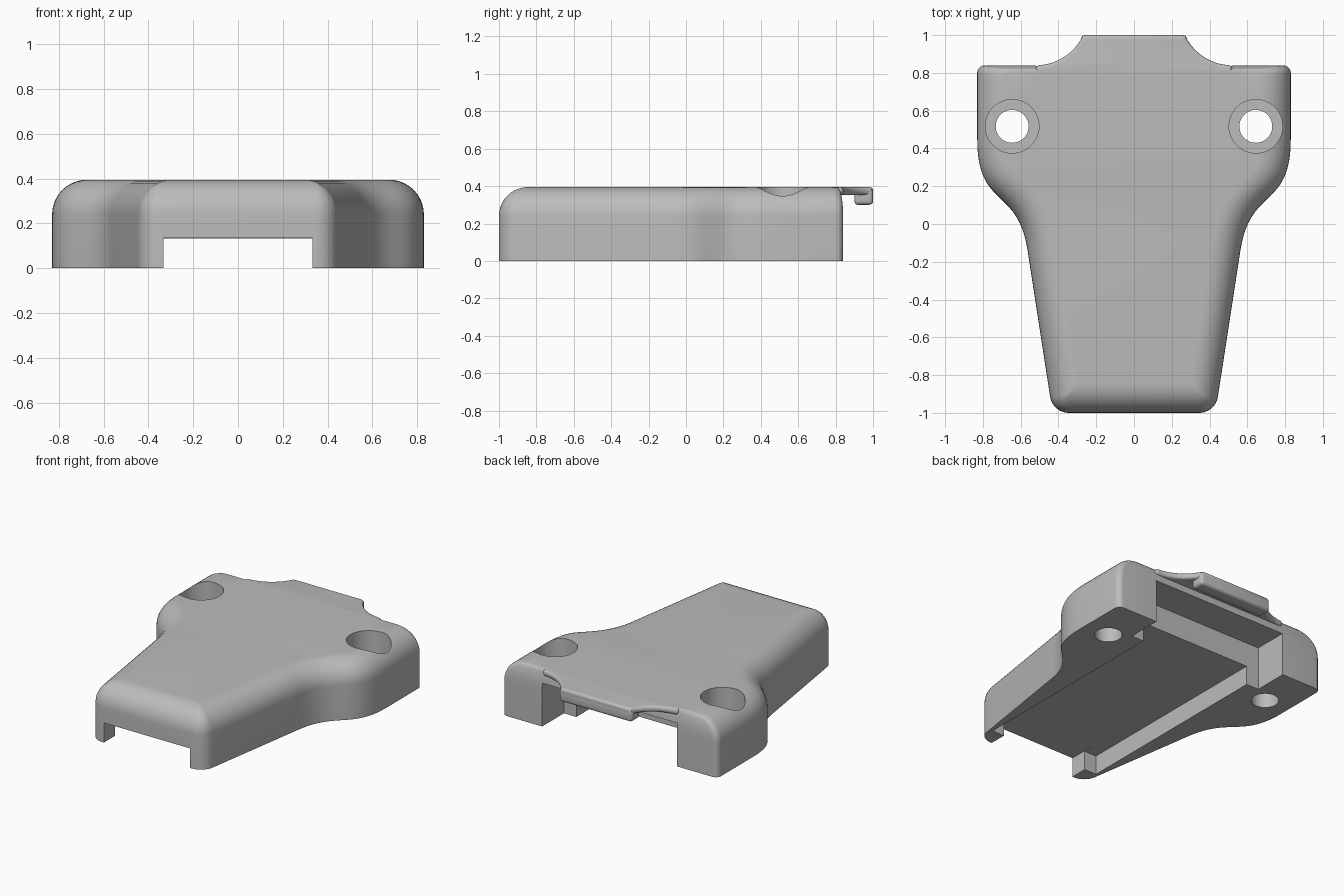
import bpy, bmesh, math
from mathutils import Vector

cube = bpy.data.objects.get("Cube")
if cube:
    bpy.data.objects.remove(cube)

HEIGHT, FILLET, BACK = 0.395, 0.155, 0.84

grey = bpy.data.materials.new("light grey")
grey.use_nodes = True
colour = (0.5, 0.5, 0.5, 1)
grey.diffuse_color = colour
grey.node_tree.nodes["Principled BSDF"].inputs["Base Color"].default_value = colour


def arc(cx, cy, r, a0, a1, n):
    angles = [math.radians(a0 + (a1 - a0) * i / n) for i in range(n + 1)]
    return [Vector((cx + r * math.cos(a), cy + r * math.sin(a))) for a in angles]


def mirrored(half):
    """Close a half outline on the +x side with its mirror image."""
    return half + [Vector((-p.x, p.y)) for p in reversed(half)]


def loft(name, layers):
    """Solid through stacked outlines, given as (points, z)."""
    bm = bmesh.new()
    rings = [[bm.verts.new((p.x, p.y, z)) for p in pts] for pts, z in layers]
    n = len(rings[0])
    for low, high in zip(rings, rings[1:]):
        for i in range(n):
            j = (i + 1) % n
            bm.faces.new((low[i], low[j], high[j], high[i]))
    bm.faces.new(rings[0][::-1])
    bm.faces.new(rings[-1])
    bmesh.ops.recalc_face_normals(bm, faces=bm.faces)
    mesh = bpy.data.meshes.new(name)
    bm.to_mesh(mesh)
    bm.free()
    mesh.materials.append(grey)
    obj = bpy.data.objects.new(name, mesh)
    bpy.context.collection.objects.link(obj)
    return obj


def box(name, x, y0, y1, z0, z1):
    pts = mirrored([Vector((x, y1)), Vector((x, y0))])
    return loft(name, [(pts, z0), (pts, z1)])


def activate(obj):
    bpy.ops.object.select_all(action='DESELECT')
    obj.select_set(True)
    bpy.context.view_layer.objects.active = obj


def bevel(obj, width):
    mod = obj.modifiers.new("rounding", 'BEVEL')
    mod.width, mod.segments = width, 4
    mod.limit_method, mod.angle_limit = 'ANGLE', math.radians(40)
    activate(obj)
    bpy.ops.object.modifier_apply(modifier=mod.name)


def combine(obj, other, operation):
    mod = obj.modifiers.new("combine", 'BOOLEAN')
    mod.operation, mod.solver, mod.object = operation, 'EXACT', other
    activate(obj)
    bpy.ops.object.modifier_apply(modifier=mod.name)
    bpy.data.objects.remove(other)


def body_outline(d):
    """Plan of the cover, inset by d (only slightly at the back)."""
    back = d * 0.2
    pts = [Vector((0.4, BACK - back))]
    pts += [p - Vector((d, back)) for p in arc(0.79, BACK - 0.04, 0.04, 90, 0, 5)]
    # S-shaped flank, offset along its normals
    p0, p1, p2, p3 = (Vector(p) for p in
                      ((0.83, 0.45), (0.83, 0.08), (0.62, 0.2), (0.565, -0.13)))
    for i in range(25):
        t = i / 24
        s = 1 - t
        p = p0 * s**3 + p1 * 3 * s * s * t + p2 * 3 * s * t * t + p3 * t**3
        tan = ((p1 - p0) * s * s + (p2 - p1) * 2 * s * t + (p3 - p2) * t * t).normalized()
        pts.append(p + Vector((tan.y, -tan.x)) * d)
    # straight taper ending in a rounded front corner
    slope = Vector((-0.154, -1)).normalized()
    start = pts[-1]
    corner = start + slope * ((start.y + 1 - d) / -slope.y)
    r = max(0.1 - d, 0.004)
    tilt = math.degrees(math.atan(0.154))
    reach = r * math.tan(math.radians(90 - tilt) / 2)
    pts += arc(corner.x - reach, corner.y + r, r, -tilt, -90, 8)
    return mirrored(pts)


# Main cover with rounded upper edge
layers = [(body_outline(0), 0)]
for i in range(11):
    a = math.pi / 2 * i / 10
    layers.append((body_outline(FILLET * (1 - math.cos(a))),
                   HEIGHT - FILLET * (1 - math.sin(a))))
cover = loft("cover", layers)

# Rear tongue with concave shoulders and a hooked lip
shoulder = arc(0.52, BACK + 0.276, 0.276, -90, -150, 12)
half = [Vector((0.26, 1)), Vector((0.275, 0.992))] + shoulder[::-1] + [Vector((0.52, 0.7))]
plan = mirrored(half)
tongue = loft("tongue", [(plan, 0.352), (plan, HEIGHT)])
bevel(tongue, 0.018)
lip = box("lip", 0.28, 0.9, 1, 0.3, 0.385)
bevel(lip, 0.02)
combine(cover, tongue, 'UNION')
combine(cover, lip, 'UNION')

# Underside recesses: long pocket, front slot, deep rear bay
combine(cover, box("pocket", 0.425, -0.88, 0.65, -0.1, 0.132), 'DIFFERENCE')
combine(cover, box("front_slot", 0.332, -1.1, -0.8, -0.1, 0.136), 'DIFFERENCE')
combine(cover, box("rear_bay", 0.52, 0.6, 0.88, -0.1, 0.3), 'DIFFERENCE')

# Counterbored screw holes
for side in (-1, 1):
    for radius, bottom in ((0.142, 0.15), (0.087, -0.1)):
        ring = arc(side * 0.645, 0.517, radius, 0, 360, 48)[:-1]
        combine(cover, loft("bore", [(ring, bottom), (ring, 0.6)]), 'DIFFERENCE')

activate(cover)
bpy.ops.object.shade_smooth_by_angle(angle=math.radians(30))
